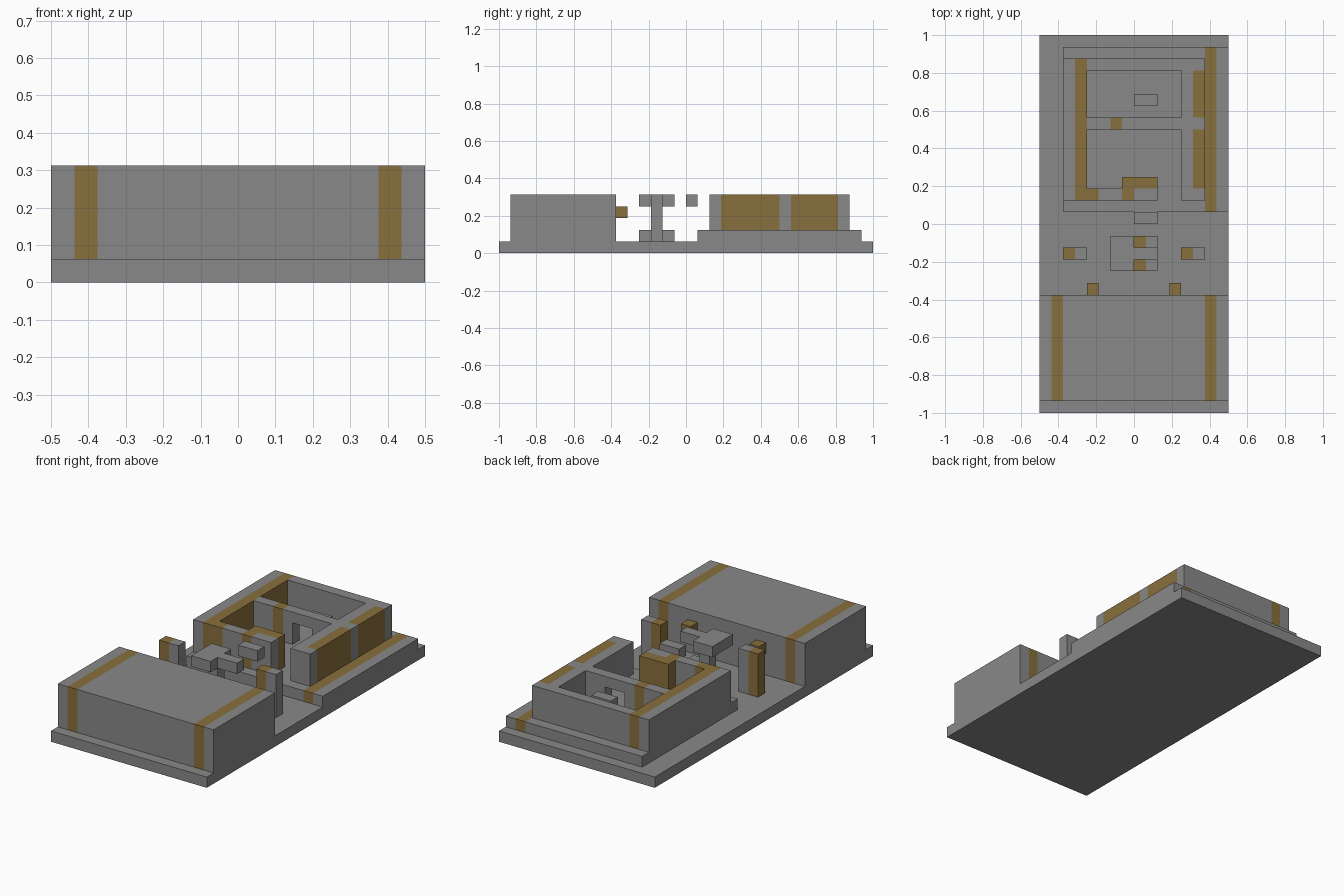
import bpy, bmesh
from mathutils import Vector

cube = bpy.data.objects.get("Cube")
if cube:
    bpy.data.objects.remove(cube)

U = 1 / 16  # building grid step


def material(name, colour):
    m = bpy.data.materials.new(name)
    m.use_nodes = True
    m.diffuse_color = colour
    m.node_tree.nodes["Principled BSDF"].inputs["Base Color"].default_value = colour
    return m


MATS = [material("stone grey", (0.25, 0.25, 0.25, 1)),
        material("ochre", (0.25, 0.16, 0.045, 1))]
GREY, GOLD = 0, 1


def part(name, *boxes):
    """One object from boxes: x range, y range, z range, colour."""
    bm = bmesh.new()
    for xs, ys, zs, colour in boxes:
        made = bmesh.ops.create_cube(bm, size=1)["verts"]
        for v in made:
            v.co = Vector([r[0] if c < 0 else r[1] for c, r in zip(v.co, (xs, ys, zs))]) * U
        for f in {f for v in made for f in v.link_faces}:
            f.material_index = colour
    mesh = bpy.data.meshes.new(name)
    bm.to_mesh(mesh)
    bm.free()
    for m in MATS:
        mesh.materials.append(m)
    ob = bpy.data.objects.new(name, mesh)
    bpy.context.collection.objects.link(ob)
    return ob


def striped(name, xs, ys, zs, colours):
    """A box cut along x at each value of xs, one colour per slice."""
    part(name, *[((a, b), ys, zs, c) for a, b, c in zip(xs, xs[1:], colours)])


# Ground slab, solid front hall and rear terrace
part("base_slab", ((-8, 8), (-16, 16), (0, 1), GREY))
striped("front_hall", (-8, -7, -6, 6, 7, 8), (-15, -6), (1, 5), (GREY, GOLD, GREY, GOLD, GREY))
striped("rear_terrace", (-6, 6, 7, 8), (1, 15), (1, 2), (GREY, GOLD, GREY))

# Walls of the two rear rooms
WALL = (2, 5)
striped("right_wall", (-6, -5, -4), (2, 14), WALL, (GREY, GOLD))
part("back_wall", ((-4, 4), (13, 14), WALL, GREY))
part("left_wall",
     ((4, 5), (2, 14), WALL, GREY),
     *[((5, 6), ys, WALL, c) for ys, c in (((2, 3), GREY), ((3, 8), GOLD), ((8, 9), GREY),
                                           ((9, 13), GOLD), ((13, 14), GREY))])
striped("entrance_wall", (-4, -3, -1, 0, 2), (2, 3), WALL, (GOLD, GREY, GOLD, GREY))
part("entrance_panel", ((-1, 2), (3, 4), WALL, GOLD))
striped("dividing_wall", (-4, -2, -1, 0), (8, 9), WALL, (GREY, GOLD, GREY))
part("dividing_wall_door_end", ((2, 4), (8, 9), WALL, GREY))
part("door_lintel", ((0, 2), (8, 9), (4, 5), GREY))
part("rear_room_block", ((0, 2), (10, 11), (3, 4), GREY))

# Courtyard: posts, wall brackets, hanging block
striped("right_post", (-6, -5, -4), (-3, -2), (1, 5), (GOLD, GREY))
striped("left_post", (4, 5, 6), (-3, -2), (1, 5), (GOLD, GREY))
for side, x in (("right", -4), ("left", 3)):
    part(side + "_bracket", ((x, x + 1), (-6, -5), (3, 4), GOLD))
part("hanging_block", ((0, 2), (0, 1), (4, 5), GREY))

# Central monument: footing, column and T-shaped cap
striped("monument_footing", (0, 1, 2), (-4, -1), (1, 2), (GOLD, GREY))
part("monument_column", ((-1, 0), (-3, -2), (1, 4), GREY))
part("monument_cap", ((-2, 0), (-4, -1), (4, 5), GREY), ((0, 2), (-3, -2), (4, 5), GREY))
